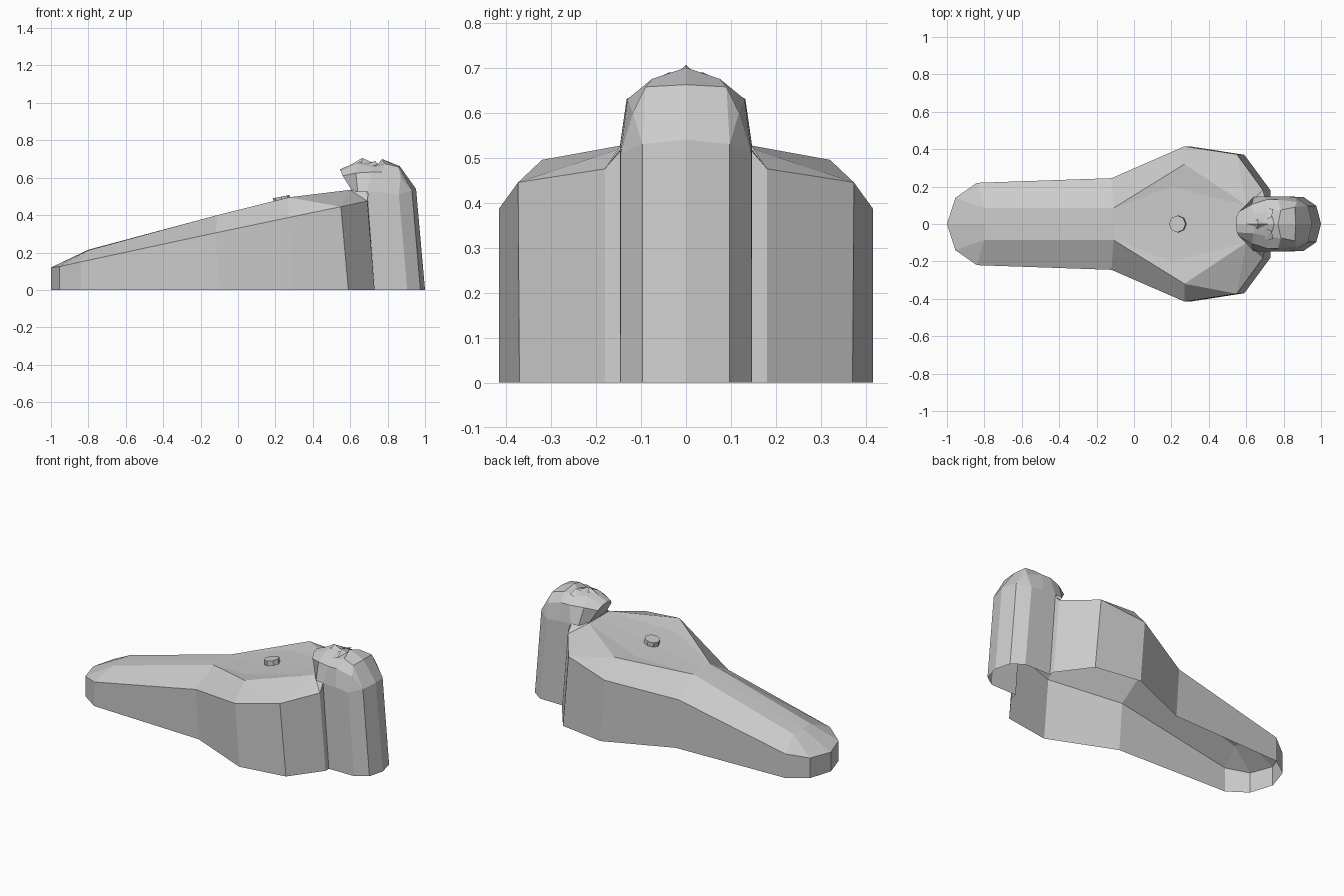
import bpy, bmesh
from mathutils import Matrix

if "Cube" in bpy.data.objects:
    bpy.data.objects.remove(bpy.data.objects["Cube"])


def half_mesh(name, pts, faces):
    """Build the +y half from named points and mirror it across y = 0."""
    bm = bmesh.new()
    v = {k: bm.verts.new(p) for k, p in pts.items()}
    for f in faces:
        bm.faces.new([v[k] for k in f])
    bm.verts.ensure_lookup_table()
    # mirrored half, welded on the centre line
    geo = bm.verts[:] + bm.edges[:] + bm.faces[:]
    dup = bmesh.ops.duplicate(bm, geom=geo)["geom"]
    for e in dup:
        if isinstance(e, bmesh.types.BMVert):
            e.co.y *= -1
    bmesh.ops.remove_doubles(bm, verts=bm.verts, dist=1e-4)
    bmesh.ops.recalc_face_normals(bm, faces=bm.faces)
    me = bpy.data.meshes.new(name)
    bm.to_mesh(me)
    bm.free()
    ob = bpy.data.objects.new(name, me)
    bpy.context.collection.objects.link(ob)
    return ob


# Body shell: walls from ground to rim, open underneath
base = [(-1, 0), (-.955, .14), (-.84, .22), (-.1, .245), (.3, .415), (.59, .37), (.73, .18)]
rim = [(-1, 0, .12), (-.955, .14, .125), (-.84, .22, .15), (-.12, .245, .305),
       (.27, .415, .387), (.55, .373, .445), (.69, .18, .475)]
pts = {f"B{i}": (x, y, 0) for i, (x, y) in enumerate(base)}
pts.update({f"R{i}": p for i, p in enumerate(rim)})
# Raised lid
pts.update(D0=(-.8, 0, .215), D1=(-.8, .085, .212), D2=(-.11, .085, .40),
           D3=(.27, .32, .495), D4=(.6, .1, .535), D5=(.7, .14, .525),
           C2=(-.11, 0, .40), C3=(.235, 0, .47), C4=(.6, 0, .535), N=(.2, .2, .468))
faces = [(f"B{i}", f"B{i+1}", f"R{i+1}", f"R{i}") for i in range(6)]
lid = ["R0 R1 D1 D0", "R1 R2 D1", "R2 R3 D2 D1", "R3 R4 D3 D2", "R4 R5 D3",
       "R5 D4 D3", "R5 R6 D4", "R6 D5 D4", "D0 D1 D2 C2", "C2 D2 N C3",
       "D2 D3 N", "D3 D4 N", "N D4 C4 C3"]
half_mesh("body_shell", pts, faces + [f.split() for f in lid])

# Head: cross-sections from chin to crown, centre to side
sections = [
    [(.545, 0, .645), (.55, .045, .635), (.56, .065, .61), (.61, .08, .53)],
    [(.655, 0, .69), (.64, .05, .675), (.63, .105, .625), (.64, .145, .525)],
    [(.75, 0, .675), (.73, .07, .66), (.715, .132, .63), (.69, .147, .525)],
    [(.77, 0, .70), (.785, .075, .675), (.77, .13, .63), (.78, .147, .52)],
    [(.865, 0, .662), (.86, .09, .657), (.87, .118, .60), (.86, .145, .51)],
]
pts = {f"S{i}{j}": p for i, s in enumerate(sections) for j, p in enumerate(s)}
faces = [(f"S{i}{j}", f"S{i+1}{j}", f"S{i+1}{j+1}", f"S{i}{j+1}")
         for i in range(4) for j in range(3)]
# Headboard walls leaning up into the crown
pts.update(F0=(.952, 0, .54), F1=(.93, .097, .53), K0=(1, 0, 0), K1=(.975, .097, 0),
           K2=(.905, .145, 0), K3=(.73, .147, 0), K4=(.73, .18, 0), T4=(.69, .18, .475),
           U=(.61, 0, .53))
wall = ["S40 S41 F1 F0", "S41 S42 F1", "S42 S43 F1", "F0 F1 K1 K0", "F1 S43 K2 K1",
        "S43 S33 S23 K3 K2", "S23 T4 K4 K3", "S00 S01 S02 S03 U"]
half_mesh("head", pts, faces + [f.split() for f in wall])

# Nose and brow wedges on the upturned face
nose = dict(a=(.60, 0, .668), b=(.665, 0, .706), c=(.73, 0, .675), d=(.66, .028, .68))
half_mesh("nose", nose, ["abd", "bcd"][0:2])
brow = dict(a=(.69, .02, .675), b=(.735, .035, .69), c=(.745, .08, .67), d=(.70, .085, .655))
half_mesh("brow", brow, ["abd", "bcd"])

# Small octagonal stud on the chest
bm = bmesh.new()
bmesh.ops.create_cone(bm, cap_ends=True, segments=8, radius1=.045, radius2=.045, depth=.04,
                      matrix=Matrix.Translation((.235, 0, .479)) @ Matrix.Rotation(-.19, 4, 'Y'))
me = bpy.data.meshes.new("chest_stud")
bm.to_mesh(me)
bm.free()
bpy.context.collection.objects.link(bpy.data.objects.new("chest_stud", me))
